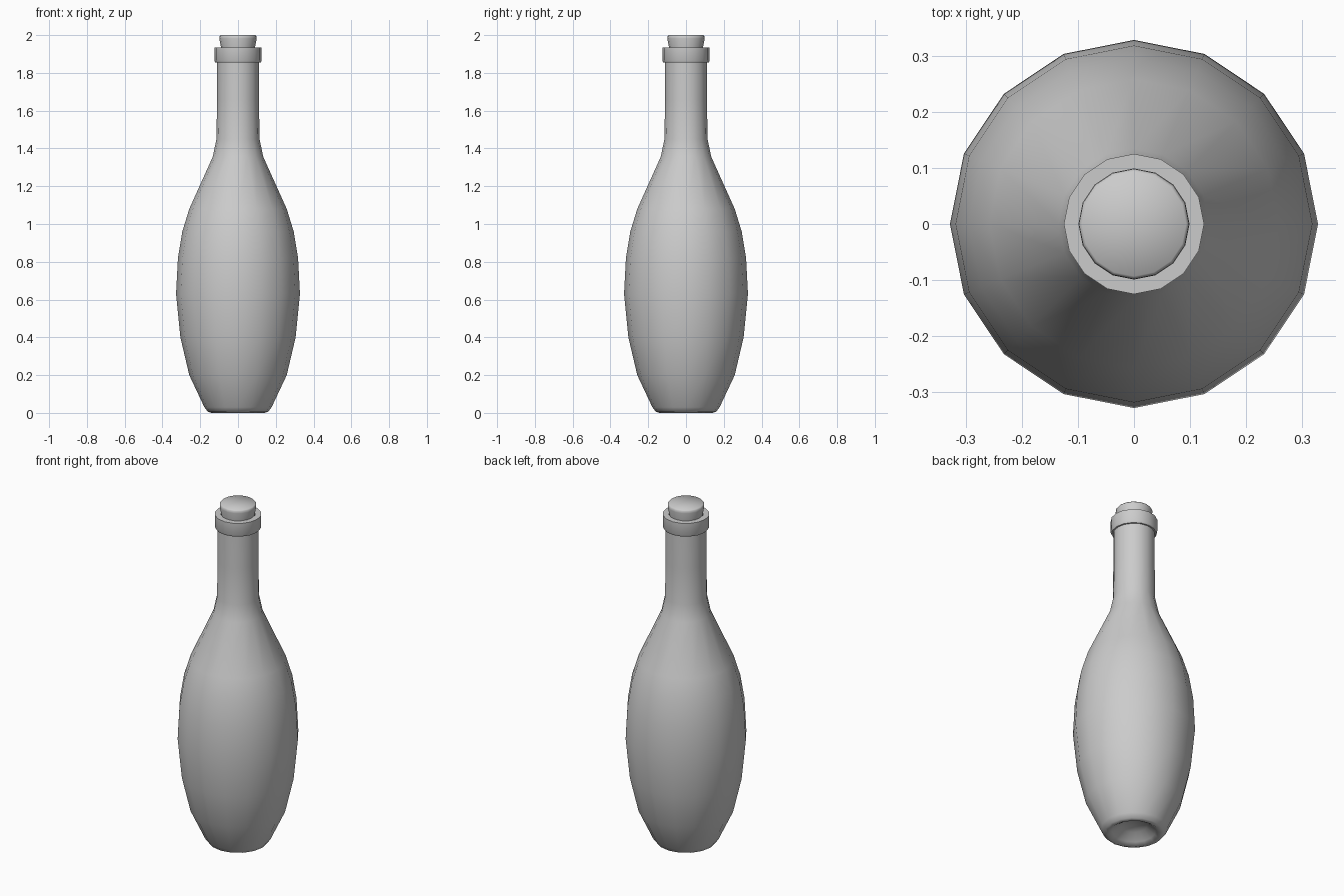
import bpy, bmesh, math

if "Cube" in bpy.data.objects:
    bpy.data.objects.remove(bpy.data.objects["Cube"])

SIDES = 16


def lathe(name, profile, angle):
    """Revolve (radius, z) points around z; radius 0 becomes a pole."""
    bm = bmesh.new()
    rings = []
    for r, z in profile:
        if r == 0:
            rings.append([bm.verts.new((0, 0, z))] * SIDES)
        else:
            rings.append([bm.verts.new((r * math.cos(2 * math.pi * i / SIDES),
                                        r * math.sin(2 * math.pi * i / SIDES), z))
                          for i in range(SIDES)])
    for a, b in zip(rings, rings[1:]):
        for i in range(SIDES):
            j = (i + 1) % SIDES
            bm.faces.new(list(dict.fromkeys((a[i], a[j], b[j], b[i]))))
    bmesh.ops.recalc_face_normals(bm, faces=bm.faces)
    mesh = bpy.data.meshes.new(name)
    bm.to_mesh(mesh)
    bm.free()
    obj = bpy.data.objects.new(name, mesh)
    bpy.context.collection.objects.link(obj)
    bpy.ops.object.select_all(action='DESELECT')
    obj.select_set(True)
    bpy.context.view_layer.objects.active = obj
    bpy.ops.object.shade_smooth_by_angle(angle=math.radians(angle))
    return obj


# Bottle body: hollowed base, swelling belly, neck and collar with a shallow mouth
lathe("bottle", [
    (0, 0.06), (0.07, 0.05), (0.115, 0.015), (0.14, 0.0), (0.16, 0.006), (0.178, 0.03),
    (0.258, 0.2), (0.305, 0.4), (0.328, 0.63), (0.318, 0.82), (0.295, 0.96),
    (0.258, 1.08), (0.134, 1.355), (0.114, 1.45), (0.111, 1.66), (0.111, 1.855),
    (0.12, 1.855), (0.125, 1.865), (0.125, 1.935), (0.092, 1.935),
    (0.088, 1.88), (0, 1.88)], 60)

# Tapered cork
lathe("cork", [
    (0, 1.881), (0.085, 1.881), (0.09, 1.935), (0.099, 1.982),
    (0.098, 1.994), (0.093, 2.0), (0, 2.0)], 60)
